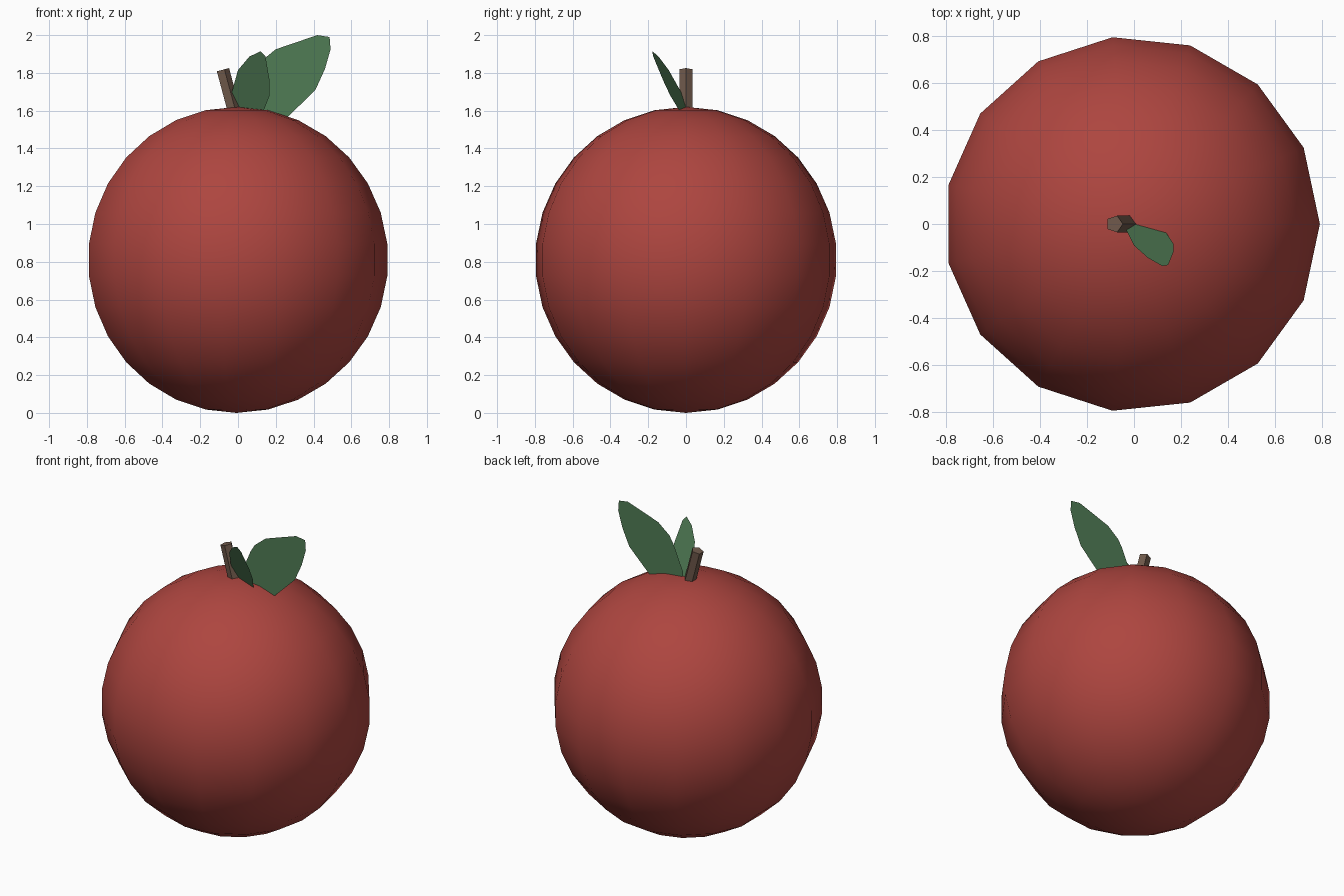
import bpy, bmesh
from math import sin, cos, pi, radians
from mathutils import Vector, Matrix

if "Cube" in bpy.data.objects:
    bpy.data.objects.remove(bpy.data.objects["Cube"])


def material(name, color):
    m = bpy.data.materials.new(name)
    m.diffuse_color = (*color, 1)
    m.use_nodes = True
    m.node_tree.nodes["Principled BSDF"].inputs["Base Color"].default_value = m.diffuse_color
    return m


def finish(bm, name, mat, smooth=False):
    me = bpy.data.meshes.new(name)
    bmesh.ops.recalc_face_normals(bm, faces=bm.faces)
    for f in bm.faces:
        f.smooth = smooth
    bm.to_mesh(me)
    bm.free()
    me.materials.append(mat)
    ob = bpy.data.objects.new(name, me)
    bpy.context.collection.objects.link(ob)
    return ob


red = material("fruit_red", (0.42, 0.06, 0.05))
brown = material("stem_brown", (0.16, 0.10, 0.07))
green = material("leaf_green", (0.08, 0.20, 0.09))

# Fruit: half-circle profile revolved in 15 segments, 15 rings
N, R, H = 15, 0.803, 0.81
bm = bmesh.new()
prof = [bm.verts.new((R * sin(pi * i / N), 0, H * cos(pi * i / N))) for i in range(N + 1)]
edges = [bm.edges.new(p) for p in zip(prof, prof[1:])]
bmesh.ops.spin(bm, geom=prof + edges, cent=(0, 0, 0), axis=(0, 0, 1),
               angle=2 * pi, steps=N, use_duplicate=False)
bmesh.ops.remove_doubles(bm, verts=bm.verts, dist=1e-4)
fruit = finish(bm, "fruit", red, smooth=True)
fruit.location = (-0.008, 0, H)

# Stem: five-sided leaning prism
bm = bmesh.new()
ring = [bm.verts.new((0.037 * cos(2 * pi * i / 5), 0.037 * sin(2 * pi * i / 5), 0)) for i in range(5)]
base = bm.faces.new(ring)
ext = bmesh.ops.extrude_face_region(bm, geom=[base], use_keep_orig=True)
top = [v for v in ext["geom"] if isinstance(v, bmesh.types.BMVert)]
bmesh.ops.translate(bm, verts=top, vec=(0, 0, -0.25))
stem = finish(bm, "stem", brown)
stem.matrix_world = Matrix.Translation((-0.083, 0, 1.816)) @ Matrix.Rotation(radians(-15), 4, 'Y')


# Leaves: flat outlines in x/z, the plane leaning in y
def leaf(name, outline, ax=0.0, bz=0.0):
    bm = bmesh.new()
    bm.faces.new([bm.verts.new((x, ax * x + bz * (z - 1.62), z)) for x, z in outline])
    finish(bm, name, green)


leaf("large_leaf", [(0.04, 1.54), (0.14, 1.51), (0.267, 1.57), (0.41, 1.71), (0.46, 1.82),
                    (0.49, 1.925), (0.485, 1.99), (0.42, 2.0), (0.20, 1.925),
                    (0.12, 1.86), (0.09, 1.81), (0.02, 1.645)])
leaf("small_leaf", [(0.01, 1.56), (0.11, 1.56), (0.14, 1.61), (0.167, 1.68), (0.167, 1.76),
                    (0.145, 1.89), (0.12, 1.915), (0.06, 1.886), (0.0, 1.815),
                    (-0.035, 1.69), (-0.015, 1.62)], -0.33, -0.47)
